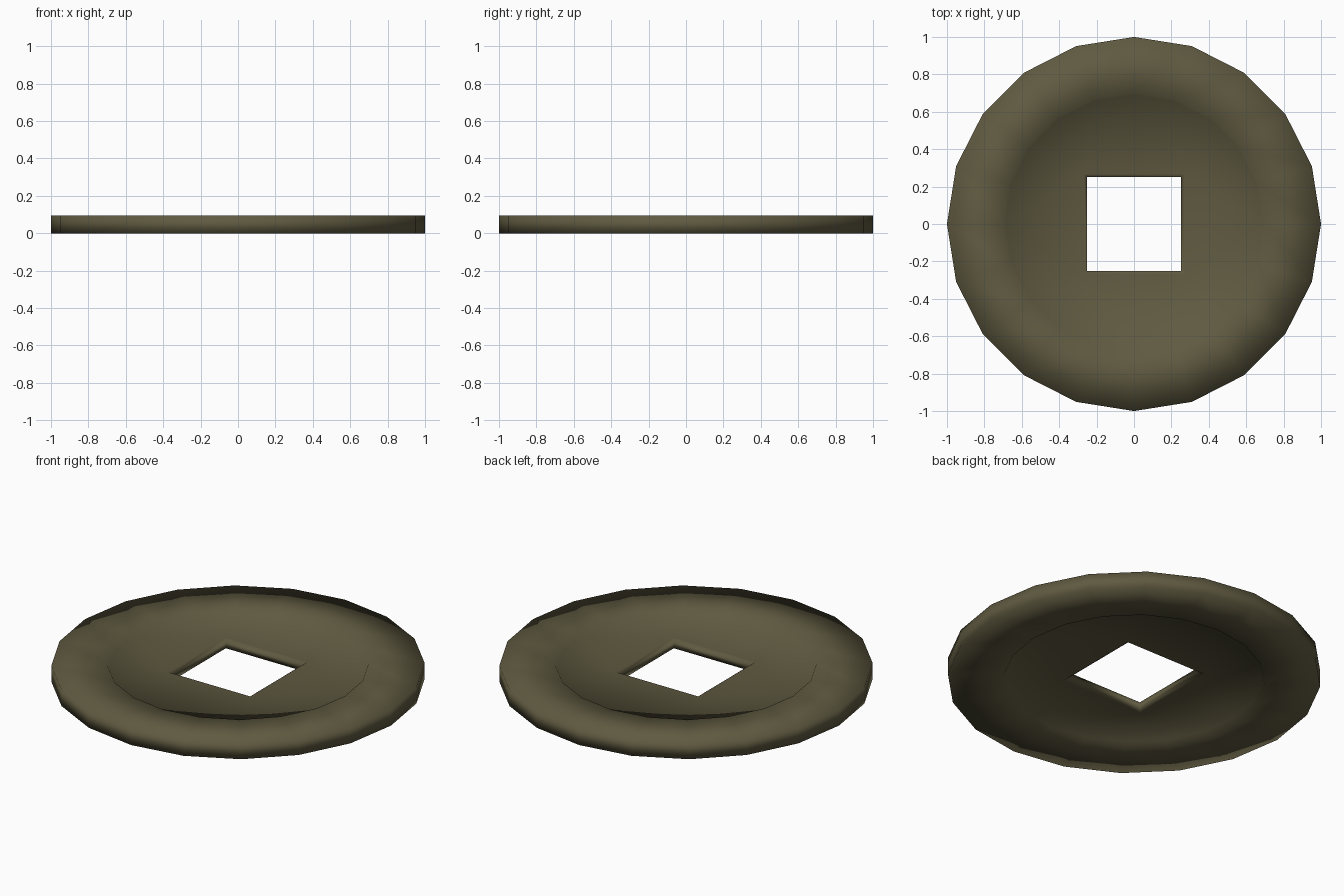
import bpy, bmesh, math

if "Cube" in bpy.data.objects:
    bpy.data.objects.remove(bpy.data.objects["Cube"])

H = 0.095      # rim thickness
D = 0.016      # recess depth on each face
B = 0.014      # soft edge of the hole

bm = bmesh.new()


def ring(n, r, z, start=0.0):
    """Closed loop of n points; returns its verts."""
    return [bm.verts.new((r * math.cos(start + math.tau * i / n),
                          r * math.sin(start + math.tau * i / n), z)) for i in range(n)]


def square(half, z):
    return ring(4, half * math.sqrt(2), z, math.pi / 4)


def skin(a, b):
    """Quads between two loops of equal count."""
    n = len(a)
    for i in range(n):
        bm.faces.new((a[i], a[(i + 1) % n], b[(i + 1) % n], b[i]))


def loop_edges(loop):
    out = []
    for i, v in enumerate(loop):
        w = loop[(i + 1) % len(loop)]
        out.append(bm.edges.get((v, w)) or bm.edges.new((v, w)))
    return out


outer, hole = [], []
for side in (0, 1):                      # lower and upper face
    z = H * side
    s = -1 if side else 1                # direction into the coin
    rim = ring(20, 1.0, z)
    lip = ring(20, 0.70, z)
    floor = ring(20, 0.69, z + s * D)
    sq = square(0.268, z + s * D)
    sq_in = square(0.25, z + s * (D + B))
    skin(rim, lip)                       # flat raised rim
    skin(lip, floor)                     # step into the recess
    skin(sq, sq_in)                      # softened hole edge
    # recessed floor between circle and square
    bmesh.ops.triangle_fill(bm, use_beauty=True,
                            edges=loop_edges(floor) + loop_edges(sq))
    outer.append(rim)
    hole.append(sq_in)

skin(*outer)                             # outer edge
skin(*hole)                              # hole wall
bmesh.ops.recalc_face_normals(bm, faces=bm.faces[:])
for f in bm.faces:
    f.smooth = True

mesh = bpy.data.meshes.new("coin")
bm.to_mesh(mesh)
bm.free()
coin = bpy.data.objects.new("coin", mesh)
bpy.context.collection.objects.link(coin)

mat = bpy.data.materials.new("aged bronze")
mat.diffuse_color = (0.115, 0.102, 0.052, 1)
mat.use_nodes = True
mat.node_tree.nodes["Principled BSDF"].inputs["Base Color"].default_value = mat.diffuse_color
mesh.materials.append(mat)
